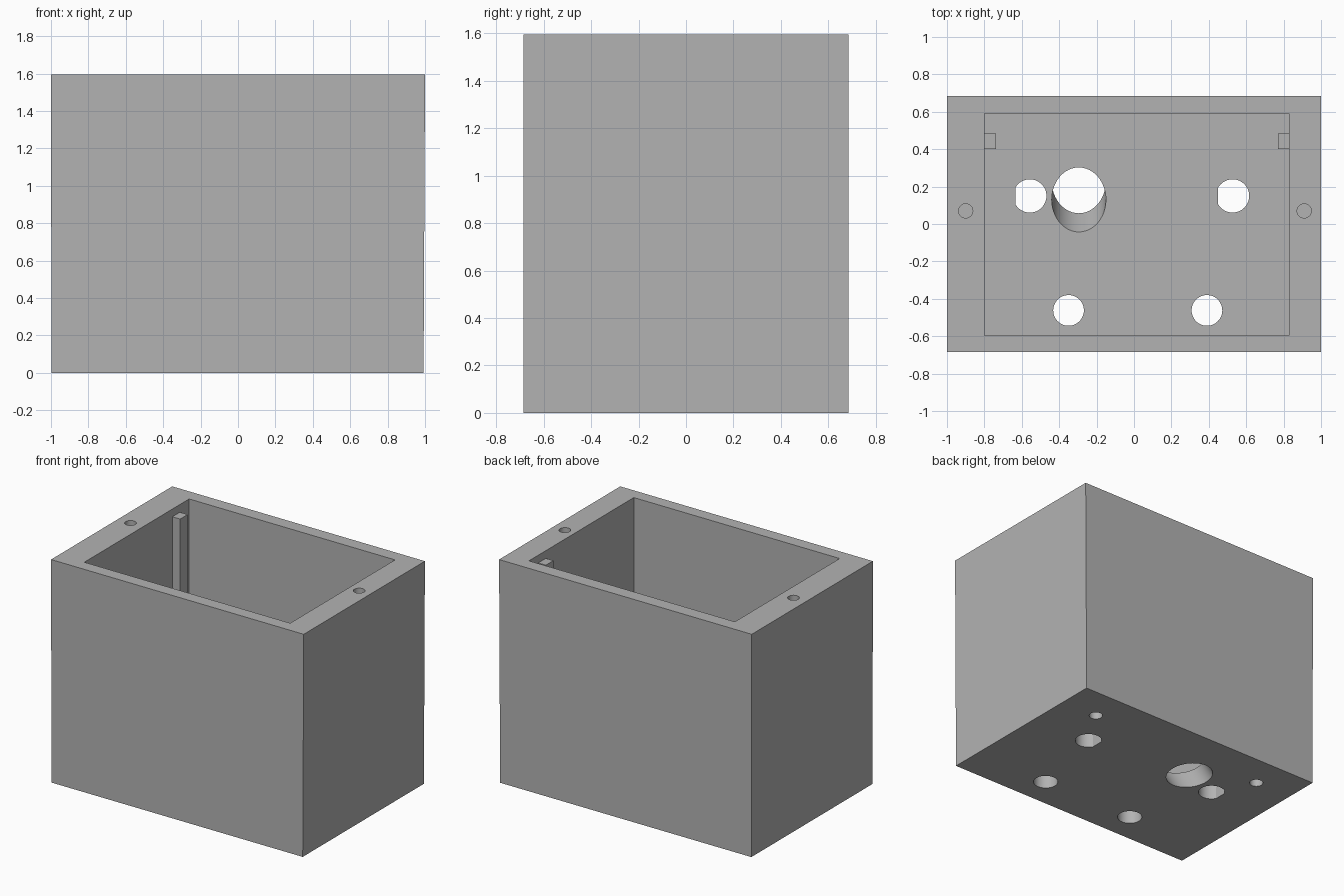
import bpy
import bmesh
from math import atan2
from mathutils import Matrix, Vector

if "Cube" in bpy.data.objects:
    bpy.data.objects.remove(bpy.data.objects["Cube"], do_unlink=True)

HEIGHT = 1.595
FLOOR = 0.155

grey = bpy.data.materials.new("plain_grey")
grey.use_nodes = True
grey.diffuse_color = (0.45, 0.45, 0.45, 1)
grey.node_tree.nodes["Principled BSDF"].inputs["Base Color"].default_value = (0.45, 0.45, 0.45, 1)


def finish(name, bm):
    mesh = bpy.data.meshes.new(name)
    bm.to_mesh(mesh)
    bm.free()
    mesh.materials.append(grey)
    obj = bpy.data.objects.new(name, mesh)
    bpy.context.collection.objects.link(obj)
    return obj


def box(name, low, high):
    low, high = Vector(low), Vector(high)
    bm = bmesh.new()
    bmesh.ops.create_cube(bm, size=1)
    for v in bm.verts:
        v.co = (low + high) / 2 + v.co * (high - low)
    return finish(name, bm)


def rod(name, centre, radius, depth, tilt=0.0, flat=None):
    """Cylinder, optionally tilted about x or with a flat on its -x side."""
    bm = bmesh.new()
    bmesh.ops.create_cone(bm, cap_ends=True, segments=48, radius1=radius, radius2=radius, depth=depth)
    if flat:
        cut = bmesh.ops.bisect_plane(bm, geom=bm.verts[:] + bm.edges[:] + bm.faces[:],
                                     plane_co=(-flat, 0, 0), plane_no=(-1, 0, 0), clear_outer=True)
        edges = [e for e in cut["geom_cut"] if isinstance(e, bmesh.types.BMEdge)]
        bmesh.ops.holes_fill(bm, edges=edges)
        bmesh.ops.recalc_face_normals(bm, faces=bm.faces[:])
    bm.transform(Matrix.Translation(centre) @ Matrix.Rotation(tilt, 4, "X"))
    return finish(name, bm)


def select_only(obj):
    bpy.ops.object.select_all(action="DESELECT")
    obj.select_set(True)
    bpy.context.view_layer.objects.active = obj


def carve(body, cutter):
    cutter.hide_render = True
    select_only(body)
    mod = body.modifiers.new("cut", "BOOLEAN")
    mod.operation = "DIFFERENCE"
    mod.solver = "EXACT"
    mod.object = cutter
    bpy.ops.object.modifier_apply(modifier=mod.name)
    bpy.data.objects.remove(cutter, do_unlink=True)


# Outer block, very slightly narrower at the base
housing = box("housing", (-1, -0.685, 0), (1, 0.685, HEIGHT))
for v in housing.data.vertices:
    if v.co.z < 0.1:
        v.co.x = 0.992 if v.co.x > 0 else -0.997

# Open cavity
carve(housing, box("cavity", (-0.80, -0.595, FLOOR), (0.83, 0.59, HEIGHT + 0.2)))

# Round through holes near the front of the floor
for x in (-0.35, 0.39):
    carve(housing, rod("round_hole", (x, -0.462, 0.1), 0.082, 0.4))

# Through holes with one flat side
for x in (-0.557, 0.527):
    carve(housing, rod("flat_sided_hole", (x, 0.15, 0.1), 0.089, 0.4, flat=0.077))

# Large slanted hole
carve(housing, rod("slanted_hole", (-0.295, 0.18, FLOOR / 2), 0.145, 0.8, tilt=atan2(0.1, FLOOR)))

# Blind screw holes in the rim and the underside
for x in (-0.90, 0.91):
    carve(housing, rod("rim_screw_hole", (x, 0.07, HEIGHT), 0.038, 0.4))
for x in (-0.707, 0.705):
    carve(housing, rod("base_screw_hole", (x, 0.44, 0), 0.045, 0.2))

select_only(housing)
bpy.ops.object.shade_smooth_by_angle()

# Guide posts against the side walls
for name, x0, x1 in (("right_post", -0.80, -0.738), ("left_post", 0.77, 0.83)):
    box(name, (x0, 0.40, FLOOR), (x1, 0.485, 1.54))
